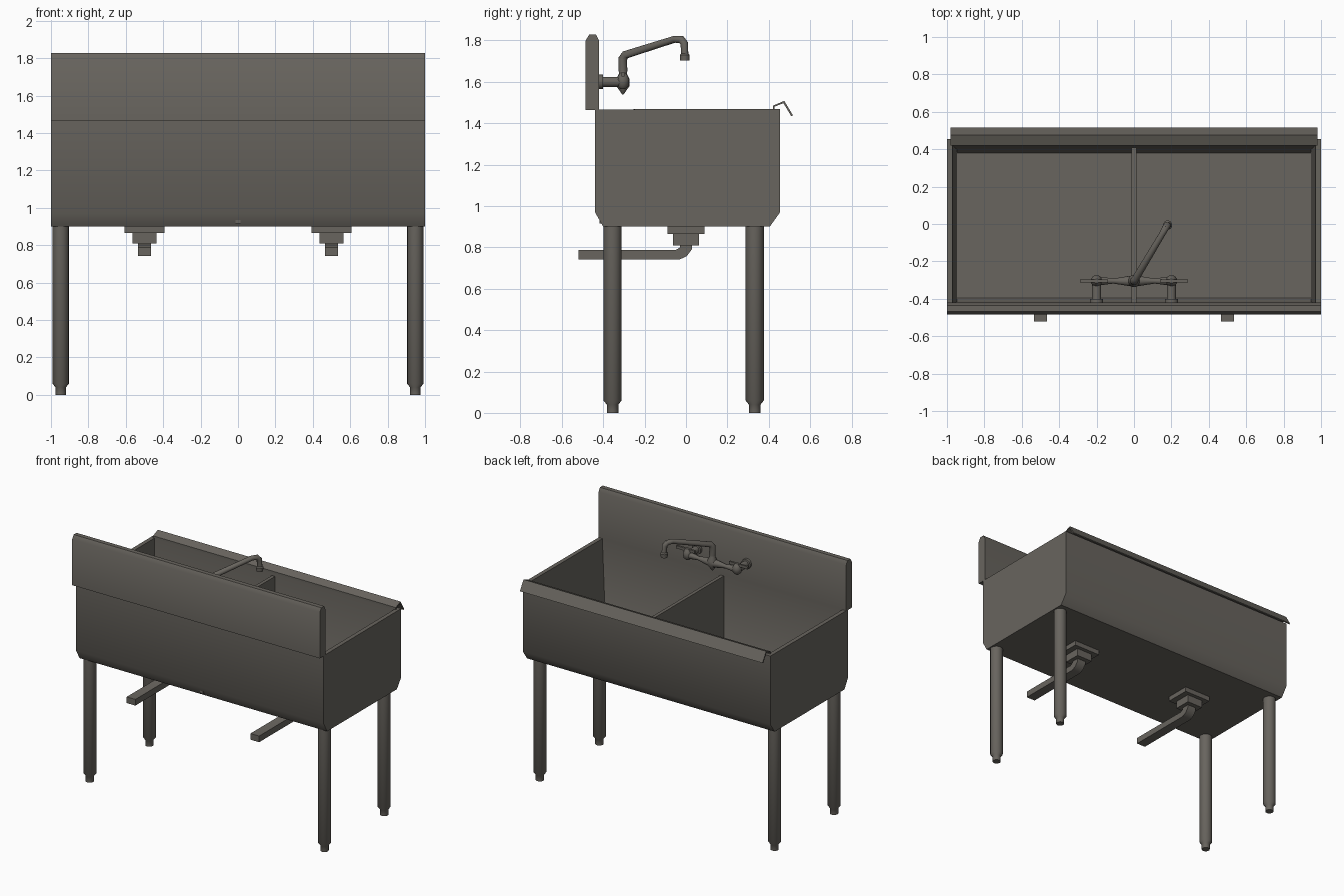
import bpy, bmesh, math
from mathutils import Vector

if "Cube" in bpy.data.objects:
    bpy.data.objects.remove(bpy.data.objects["Cube"])

steel = bpy.data.materials.new("dark steel")
steel.diffuse_color = (0.138, 0.128, 0.112, 1)
steel.use_nodes = True
steel.node_tree.nodes["Principled BSDF"].inputs["Base Color"].default_value = steel.diffuse_color


def finish(name, bm, angle=40):
    bmesh.ops.recalc_face_normals(bm, faces=bm.faces[:])
    me = bpy.data.meshes.new(name)
    bm.to_mesh(me)
    bm.free()
    for p in me.polygons:
        p.use_smooth = True
    me.set_sharp_from_angle(angle=math.radians(angle))
    me.materials.append(steel)
    ob = bpy.data.objects.new(name, me)
    bpy.context.collection.objects.link(ob)
    return ob


def extrude_x(name, profile, x0, x1, angle=40):
    """Closed (y, z) profile extruded along x."""
    bm = bmesh.new()
    f = bm.faces.new([bm.verts.new((x0, y, z)) for y, z in profile])
    r = bmesh.ops.extrude_face_region(bm, geom=[f])
    vs = [v for v in r["geom"] if isinstance(v, bmesh.types.BMVert)]
    bmesh.ops.translate(bm, vec=(x1 - x0, 0, 0), verts=vs)
    return finish(name, bm, angle)


def box(name, x0, x1, y0, y1, z0, z1):
    return extrude_x(name, [(y0, z0), (y1, z0), (y1, z1), (y0, z1)], x0, x1)


def tube(name, pts, radii, sides=12):
    """Round section swept along a path, one radius per point."""
    pts = [Vector(p) for p in pts]
    dirs = [(b - a).normalized() for a, b in zip(pts, pts[1:])]
    bm = bmesh.new()
    rings, u, prev = [], None, None
    for i, p in enumerate(pts):
        t = (dirs[max(i - 1, 0)] + dirs[min(i, len(dirs) - 1)]).normalized()
        u = t.orthogonal().normalized() if u is None else prev.rotation_difference(t) @ u
        prev, w = t, t.cross(u)
        rings.append([bm.verts.new(p + radii[i] * (u * math.cos(a) + w * math.sin(a)))
                      for a in (2 * math.pi * k / sides for k in range(sides))])
    for a, b in zip(rings, rings[1:]):
        for k in range(sides):
            n = (k + 1) % sides
            bm.faces.new((a[k], a[n], b[n], b[k]))
    bm.faces.new(rings[0])
    bm.faces.new(rings[-1])
    return finish(name, bm)


# Basin: open outer shell and sloped inner shell joined by a rim
outer = [(-.44, 1.467), (-.44, .97), (-.40, .90), (.405, .90), (.455, .97), (.455, 1.47)]
inner = [(-.42, 1.467), (-.418, .96), (-.395, .92), (.38, .92), (.40, .96), (.42, 1.47)]
bm = bmesh.new()
ends = {}
for key, prof, xt, xb in (("o", outer, 1.0, 1.0), ("i", inner, .97, .945)):
    for s in (-1, 1):
        ends[key, s] = [bm.verts.new((s * (xb + (xt - xb) * (z - .9) / .57), y, z))
                        for y, z in prof]
        bm.faces.new(ends[key, s])
    for k in range(5):
        a, b = ends[key, -1], ends[key, 1]
        bm.faces.new((a[k], a[k + 1], b[k + 1], b[k]))
ro, ri = ([ends[c, -1][0], ends[c, -1][5], ends[c, 1][5], ends[c, 1][0]] for c in "oi")
for k in range(4):
    n = (k + 1) % 4
    bm.faces.new((ro[k], ro[n], ri[n], ri[k]))
finish("basin", bm)

# Centre divider
box("basin_divider", -.0125, .0125, -.419, .41, .915, 1.458)

# Backsplash with bevelled top
extrude_x("backsplash", [(-.485, 1.465), (-.42, 1.465), (-.42, 1.80), (-.435, 1.828),
                         (-.468, 1.828), (-.485, 1.80)], -1, 1)

# Folded front lip
extrude_x("front_lip", [(.42, 1.465), (.42, 1.485), (.475, 1.508), (.517, 1.438),
                        (.509, 1.434), (.471, 1.497), (.428, 1.48), (.428, 1.465)],
          -.98, .98, 30)

# Legs with tapered feet
for sx, side in ((-1, "left"), (1, "right")):
    for y, end in ((-.355, "back"), (.332, "front")):
        x = sx * .948
        tube(f"{end}_{side}_leg",
             [(x, y, z) for z in (0, .04, .06, .92)], [.028, .028, .044, .044], 16)

# Drains and waste pipes
for x, side in ((-.5, "left"), (.5, "right")):
    box(f"{side}_drain_flange", x - .107, x + .107, -.09, .09, .865, .905)
    box(f"{side}_drain_cup", x - .064, x + .064, -.062, .062, .81, .87)
    extrude_x(f"{side}_waste_pipe",
              [(-.028, .82), (.03, .82), (.028, .79), (.003, .757), (-.03, .742),
               (-.52, .742), (-.52, .787), (-.05, .787), (-.028, .80)],
              x - .035, x + .035, 50)

# Faucet valves, arms and handles
FY, FZ = -.305, 1.60
for s, side in ((-1, "left"), (1, "right")):
    x = s * .2
    tube(f"{side}_inlet", [(x, y, FZ) for y in (-.422, -.402, -.400, -.34, -.30)],
         [.036, .036, .025, .025, .025])
    tube(f"{side}_valve_body", [(x, FY, z) for z in (1.565, 1.58, 1.61, 1.63, 1.645)],
         [.012, .028, .032, .024, .012])
    tube(f"{side}_arm", [(s * .2, FY, FZ), (s * .11, FY, FZ - .003), (0, FY, FZ - .005)],
         [.026, .014, .032])
    box(f"{side}_handle", x + s * .015 - .075, x + s * .015 + .075,
        FY - .007, FY + .007, 1.625, 1.645)

# Faucet centre body and swivel spout
tube("faucet_body", [(0, FY, z) for z in (1.54, 1.58, 1.615, 1.64, 1.69)],
     [.004, .033, .033, .02, .02])
tube("spout", [(0, FY, 1.65), (0, FY, 1.712), (.008, FY + .012, 1.731), (.15, -.055, 1.806),
               (.168, -.022, 1.804), (.178, -.008, 1.785), (.18, -.006, 1.715)],
     [.022, .022, .02, .017, .019, .019, .018])
tube("spout_tip", [(.18, -.006, z) for z in (1.738, 1.73, 1.703)], [.018, .025, .023])
